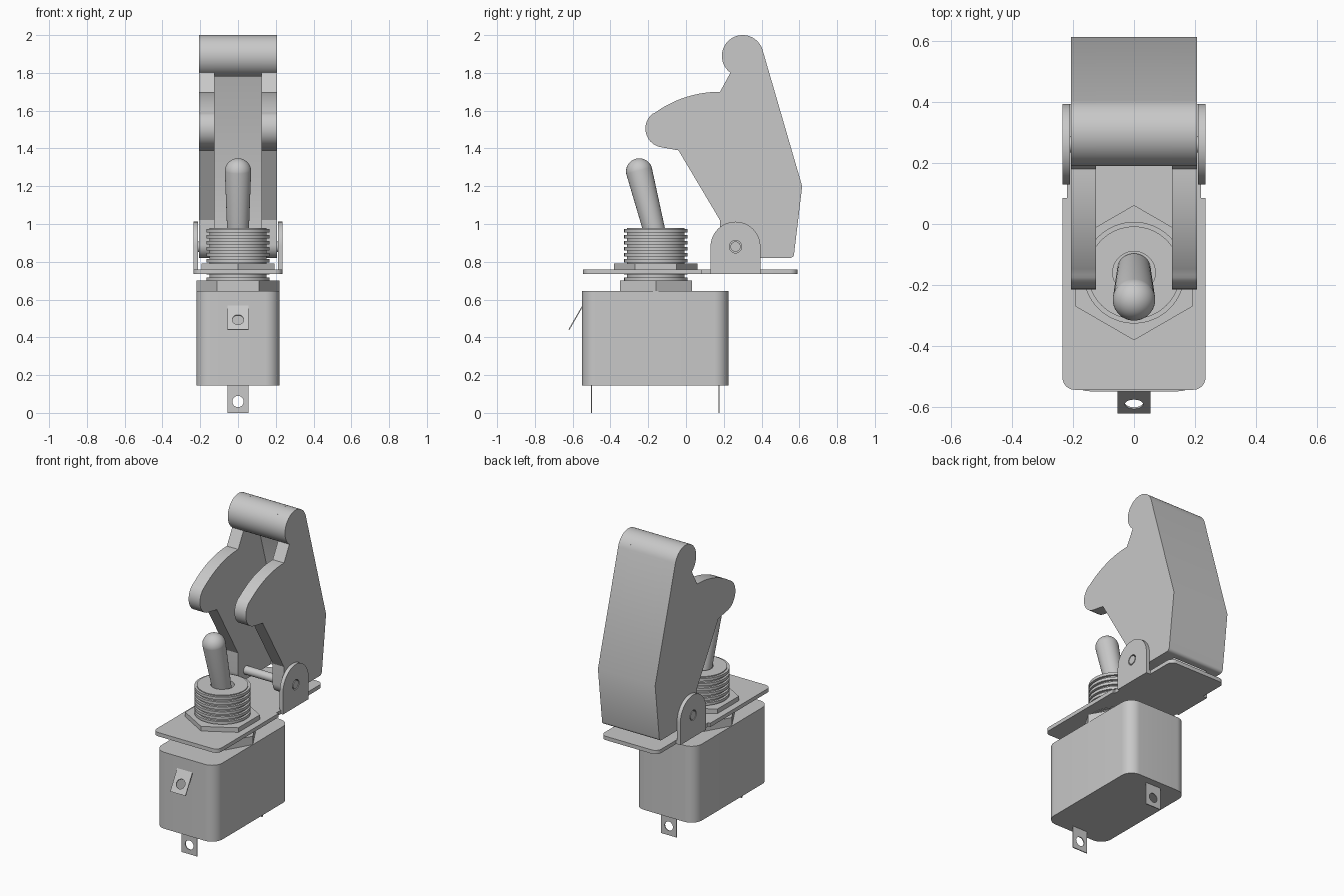
import bpy, bmesh
from math import sin, cos, pi, radians
from mathutils import Matrix, Vector

cube = bpy.data.objects.get("Cube")
if cube:
    bpy.data.objects.remove(cube, do_unlink=True)

grey = bpy.data.materials.new("light grey")
grey.use_nodes = True
colour = (0.58, 0.58, 0.58, 1)
grey.diffuse_color = colour
for node in grey.node_tree.nodes:
    if node.type == 'BSDF_PRINCIPLED':
        node.inputs["Base Color"].default_value = colour

# Local (u, v, depth) to world, by extrusion axis
AXES = {'X': Matrix(((0, 0, 1), (1, 0, 0), (0, 1, 0))),
        'Y': Matrix(((1, 0, 0), (0, 0, -1), (0, 1, 0))),
        'Z': Matrix.Identity(3)}


def finish(name, bm, place):
    bmesh.ops.remove_doubles(bm, verts=bm.verts, dist=1e-5)
    bmesh.ops.recalc_face_normals(bm, faces=bm.faces)
    mesh = bpy.data.meshes.new(name)
    bm.to_mesh(mesh)
    bm.free()
    mesh.materials.clear()
    mesh.materials.append(grey)
    ob = bpy.data.objects.new(name, mesh)
    bpy.context.collection.objects.link(ob)
    ob.matrix_world = place
    bpy.ops.object.select_all(action='DESELECT')
    ob.select_set(True)
    bpy.context.view_layer.objects.active = ob
    bpy.ops.object.shade_smooth_by_angle(angle=radians(30))
    return ob


def arc(u, v, r, start, end, n=24):
    angles = [radians(start + (end - start) * i / n) for i in range(n + 1)]
    return [(u + r * cos(a), v + r * sin(a)) for a in angles]


def circle(u, v, r, n=32):
    return arc(u, v, r, 0, 360, n)[:-1]


def box_outline(u0, v0, u1, v1, r=0):
    if not r:
        return [(u0, v0), (u1, v0), (u1, v1), (u0, v1)]
    return (arc(u0 + r, v0 + r, r, 180, 270, 10) + arc(u1 - r, v0 + r, r, 270, 360, 10)
            + arc(u1 - r, v1 - r, r, 0, 90, 10) + arc(u0 + r, v1 - r, r, 90, 180, 10))


def prism(name, loops, lo, hi, axis='Z', place=Matrix.Identity(4)):
    """Extrude an outline (with optional holes) from lo to hi along an axis."""
    curve = bpy.data.curves.new(name, 'CURVE')
    curve.dimensions = '2D'
    curve.fill_mode = 'BOTH'
    curve.extrude = (hi - lo) / 2
    for loop in loops:
        spline = curve.splines.new('POLY')
        spline.points.add(len(loop) - 1)
        for p, (u, v) in zip(spline.points, loop):
            p.co = (u, v, 0, 1)
        spline.use_cyclic_u = True
    temp = bpy.data.objects.new(name + " outline", curve)
    bpy.context.collection.objects.link(temp)
    graph = bpy.context.evaluated_depsgraph_get()
    mesh = bpy.data.meshes.new_from_object(temp.evaluated_get(graph))
    bm = bmesh.new()
    bm.from_mesh(mesh)
    bpy.data.objects.remove(temp, do_unlink=True)
    bpy.data.curves.remove(curve)
    bpy.data.meshes.remove(mesh)
    bmesh.ops.translate(bm, verts=bm.verts, vec=(0, 0, (lo + hi) / 2))
    bmesh.ops.transform(bm, verts=bm.verts, matrix=AXES[axis].to_4x4())
    return finish(name, bm, place)


def lathe(name, profile, place, n=64):
    """Spin an (radius, height) profile about the local z axis."""
    bm = bmesh.new()
    verts = [bm.verts.new((r, 0, z)) for r, z in profile]
    edges = [bm.edges.new(pair) for pair in zip(verts, verts[1:])]
    bmesh.ops.spin(bm, geom=verts + edges, axis=(0, 0, 1), cent=(0, 0, 0),
                   angle=2 * pi, steps=n)
    return finish(name, bm, place)


# Switch body
prism("switch_body", [box_outline(-0.22, -0.55, 0.22, 0.225, 0.075)], 0.145, 0.645)

# Terminals with round holes: two below, one bent out of the front
tab = [box_outline(-0.055, 0, 0.055, 0.15), circle(0, 0.06, 0.03)]
for name, y in (("front_terminal", -0.5), ("back_terminal", 0.175)):
    prism(name, tab, -0.003, 0.003, 'Y', Matrix.Translation((0, y, 0)))
prism("angled_terminal", tab, -0.003, 0.003, 'Y',
      Matrix.Translation((0, -0.62, 0.44)) @ Matrix.Rotation(radians(-30), 4, 'X'))

# Hexagonal nuts
AXLE_Y = -0.16
prism("lower_nut", [arc(0, AXLE_Y, 0.22, 0, 300, 5)], 0.645, 0.70)
prism("upper_nut", [arc(0, AXLE_Y, 0.222, 30, 330, 5)], 0.76, 0.79)

# Threaded bushing with square ribs and a socket for the lever
bushing = [(0, 0.65), (0.152, 0.65)]
pitch = 0.032
for i in range(9):
    z = 0.965 - pitch * (8 - i)
    bushing += [(0.152, z - 0.009), (0.167, z - 0.009), (0.167, z + 0.009), (0.152, z + 0.009)]
bushing += [(0.152, 0.98), (0.07, 0.98), (0.07, 0.9), (0, 0.9)]
lathe("threaded_bushing", bushing, Matrix.Translation((0, AXLE_Y, 0)))

# Tilted toggle lever with a rounded tip
lever = [(0, 0), (0.055, 0)] + arc(0, 0.395, 0.07, 5, 90, 14)
lever[-1] = (0, lever[-1][1])
lathe("toggle_lever", lever,
      Matrix.Translation((0, -0.15, 0.895)) @ Matrix.Rotation(radians(14.3), 4, 'X'), 48)

# Mounting plate, narrowed around the hinge ears
half = (arc(0.195, -0.505, 0.04, 270, 360, 10)
        + [(0.235, 0.085), (0.22, 0.085), (0.22, 0.13), (0.212, 0.13),
           (0.212, 0.395), (0.205, 0.395)]
        + arc(0.165, 0.55, 0.04, 0, 90, 10))
prism("mounting_plate", [half + [(-x, y) for x, y in reversed(half)]], 0.735, 0.76)

# Hinge ears and pin
PIN = (0.262, 0.88)
ear = arc(*PIN, 0.132, 0, 180, 32) + [(PIN[0] - 0.132, 0.735), (PIN[0] + 0.132, 0.735)]
for side, lo, hi in (("left", 0.211, 0.235), ("right", -0.235, -0.211)):
    prism(side + "_hinge_ear", [ear, circle(*PIN, 0.033)], lo, hi, 'X')
prism("hinge_pin", [circle(*PIN, 0.027)], -0.235, 0.235, 'X')

# Guard: two shaped side walls
HEAD = (0.30, 1.89, 0.11)
back_edge = arc(0.55, 0.842, 0.022, 270, 352, 6) + [(0.615, 1.2)]
wall = (arc(*HEAD, 16, 234, 40)
        + arc(0.18, 1.11, 0.59, 90, 126, 16)
        + arc(-0.115, 1.505, 0.1, 128, 262, 20)
        + [(-0.04, 1.39), (0.18, 1.02)]
        + arc(0.25, 0.89, 0.07, 180, 270, 12)
        + back_edge)
for side, lo, hi in (("left", 0.125, 0.207), ("right", -0.207, -0.125)):
    prism(side + "_guard_wall", [wall], lo, hi, 'X')

# Guard: back panel and rounded head joining the walls
spine = arc(*HEAD, 16, 315, 48) + [(0.56, 1.195), (0.52, 0.82)] + back_edge
prism("guard_back_and_head", [spine], -0.125, 0.125, 'X')
